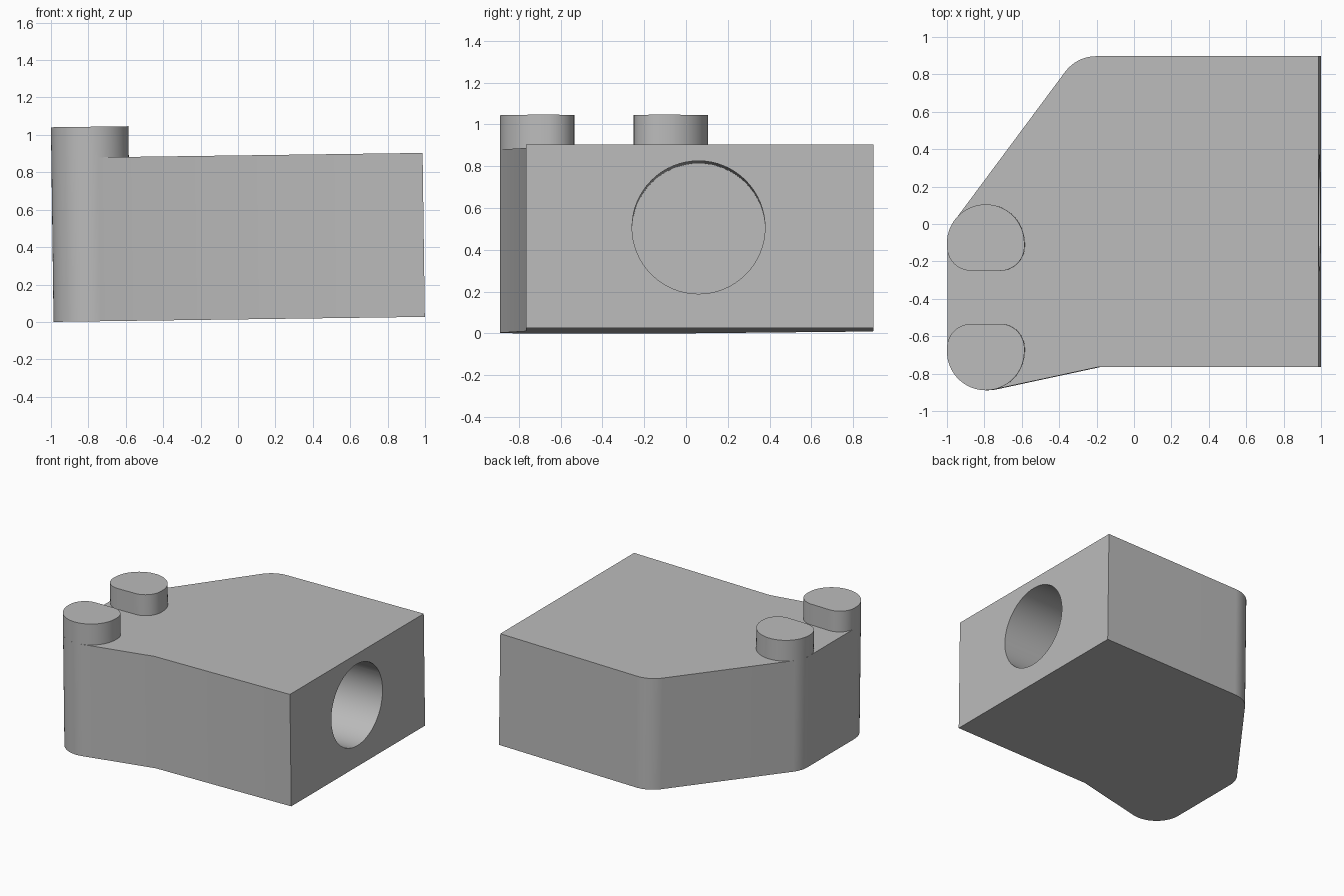
import bpy, bmesh, math
from mathutils import Vector

cube = bpy.data.objects.get("Cube")
if cube:
    bpy.data.objects.remove(cube, do_unlink=True)

TILT = -0.0135            # the whole block leans very slightly
BOTTOM, TOP, PEG_TOP = 0.0135, 0.89, 1.054
R = 0.207                 # rounded corner and peg radius
PEG_X, PEG_Y, MIRROR_Y = -0.779, -0.102, -0.392

grey = bpy.data.materials.new("plain grey")
grey.use_nodes = True
grey.diffuse_color = (0.5, 0.5, 0.5, 1)
grey.node_tree.nodes["Principled BSDF"].inputs["Base Color"].default_value = (0.5, 0.5, 0.5, 1)


def arc(cx, cy, r, start, end, steps=16):
    """Points along a circular arc, angles in degrees."""
    angles = [math.radians(start + (end - start) * i / steps) for i in range(steps + 1)]
    return [(cx + r * math.cos(a), cy + r * math.sin(a)) for a in angles]


def prism(name, outline, z0, z1, bottom_cap=True):
    """Extrude a counter-clockwise outline from z0 to z1."""
    bm = bmesh.new()
    low = [bm.verts.new((x, y, z0)) for x, y in outline]
    high = [bm.verts.new((x, y, z1)) for x, y in outline]
    n = len(outline)
    for i in range(n):
        j = (i + 1) % n
        bm.faces.new((low[i], low[j], high[j], high[i]))
    bm.faces.new(high)
    if bottom_cap:
        bm.faces.new(low[::-1])
    mesh = bpy.data.meshes.new(name)
    bm.to_mesh(mesh)
    bm.free()
    mesh.materials.append(grey)
    ob = bpy.data.objects.new(name, mesh)
    bpy.context.collection.objects.link(ob)
    ob.rotation_euler.y = TILT
    return ob


def smooth(ob):
    bpy.ops.object.select_all(action='DESELECT')
    ob.select_set(True)
    bpy.context.view_layer.objects.active = ob
    bpy.ops.object.shade_smooth_by_angle(angle=math.radians(30))


# Main block: straight sides, sloped back corner, flared front corner
low_peg_y = 2 * MIRROR_Y - PEG_Y
outline = [(0.999, -0.765), (0.999, 0.897)]
outline += arc(-0.19, 0.897 - R, R, 90, 143.2)
outline += arc(PEG_X, PEG_Y, R, 143.2, 180)
outline += arc(PEG_X, low_peg_y, R, 180, 282.2, 32)
outline += [(-0.18, -0.765)]
block = prism("block", outline, BOTTOM, TOP)

# Blind round bore in the right-hand end
bore = prism("bore_cutter", arc(0, 0, 0.318, 0, 354.375, 63), -0.9, 0.1)
bore.rotation_euler = (0, math.pi / 2 + TILT, 0)
centre = Vector((0.999, 0.06, 0.494))
centre.x, centre.z = (centre.x * math.cos(TILT) + centre.z * math.sin(TILT),
                      centre.z * math.cos(TILT) - centre.x * math.sin(TILT))
bore.location = centre
bore.hide_render = True
bore.hide_viewport = True
cut = block.modifiers.new("bore", 'BOOLEAN')
cut.operation = 'DIFFERENCE'
cut.solver = 'EXACT'
cut.object = bore
bpy.context.view_layer.update()
bpy.ops.object.select_all(action='DESELECT')
block.select_set(True)
bpy.context.view_layer.objects.active = block
bpy.ops.object.modifier_apply(modifier=cut.name)
bpy.data.objects.remove(bore, do_unlink=True)
smooth(block)

# Two mirrored pegs: round outside, flat inner side with rounded corners
r = 0.13
flat_y = -0.25
peg = arc(PEG_X, PEG_Y, R, 0, 180, 32)
peg += arc(PEG_X - R + r, flat_y + r, r, 180, 270)
peg += arc(PEG_X + R - r, flat_y + r, r, 270, 360)
mirrored = [(x, 2 * MIRROR_Y - y) for x, y in reversed(peg)]
for name, points in (("back_peg", peg), ("front_peg", mirrored)):
    smooth(prism(name, points, TOP, PEG_TOP, bottom_cap=False))
